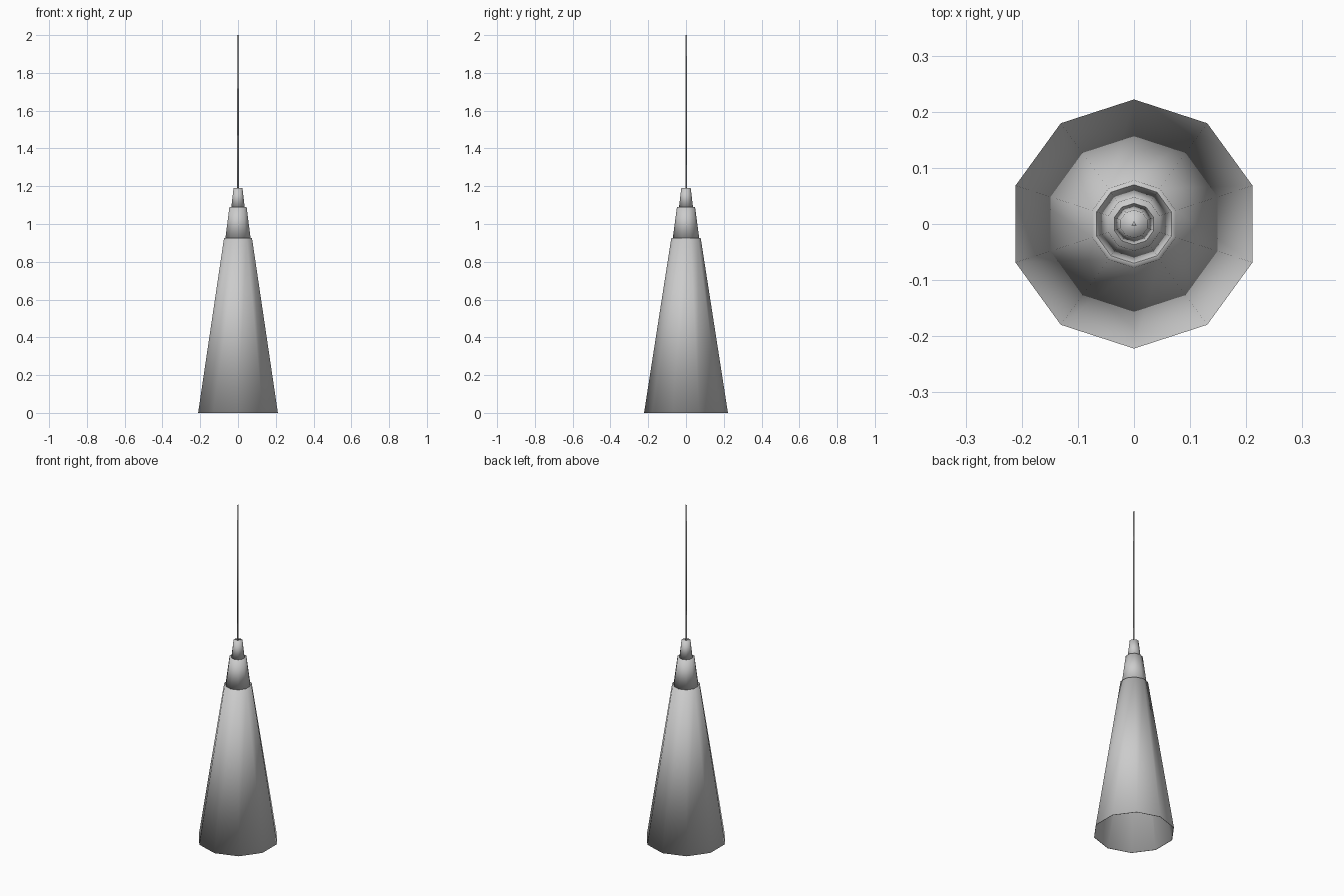
import bpy, bmesh, math

if "Cube" in bpy.data.objects:
    bpy.data.objects.remove(bpy.data.objects["Cube"])

def lathe(name, profile, sides, close_bottom=False, close_top=False):
    """Spin an (r, z) profile around z, with one corner facing +y; fully smooth."""
    bm = bmesh.new()
    rings = []
    for r, z in profile:
        rings.append([bm.verts.new((r * math.cos(math.pi / 2 + 2 * math.pi * i / sides),
                                    r * math.sin(math.pi / 2 + 2 * math.pi * i / sides), z))
                      for i in range(sides)])
    for a, b in zip(rings, rings[1:]):
        for i in range(sides):
            j = (i + 1) % sides
            bm.faces.new((a[i], a[j], b[j], b[i]))
    if close_bottom:
        bm.faces.new(rings[0][::-1])
    if close_top:
        bm.faces.new(rings[-1])
    for f in bm.faces:
        f.smooth = True
    me = bpy.data.meshes.new(name)
    bm.to_mesh(me)
    bm.free()
    ob = bpy.data.objects.new(name, me)
    bpy.context.collection.objects.link(ob)
    return ob

# Thin-walled conical shade: inner wall, rim, outer wall, top ledge
lathe("lamp_shade", [(0.075, 0.92), (0.219, 0.0), (0.222, 0.0),
                     (0.078, 0.925), (0.067, 0.925)], 10)
# Socket housing stepping in above the shade
lathe("socket_housing", [(0.070, 0.925), (0.048, 1.09)], 10, True, True)
# Cord grip
lathe("cord_grip", [(0.037, 1.09), (0.025, 1.19)], 10, True, True)
# Thin three-sided hanging cord
lathe("hanging_cord", [(0.005, 1.185), (0.005, 2.0)], 3, True, True)
